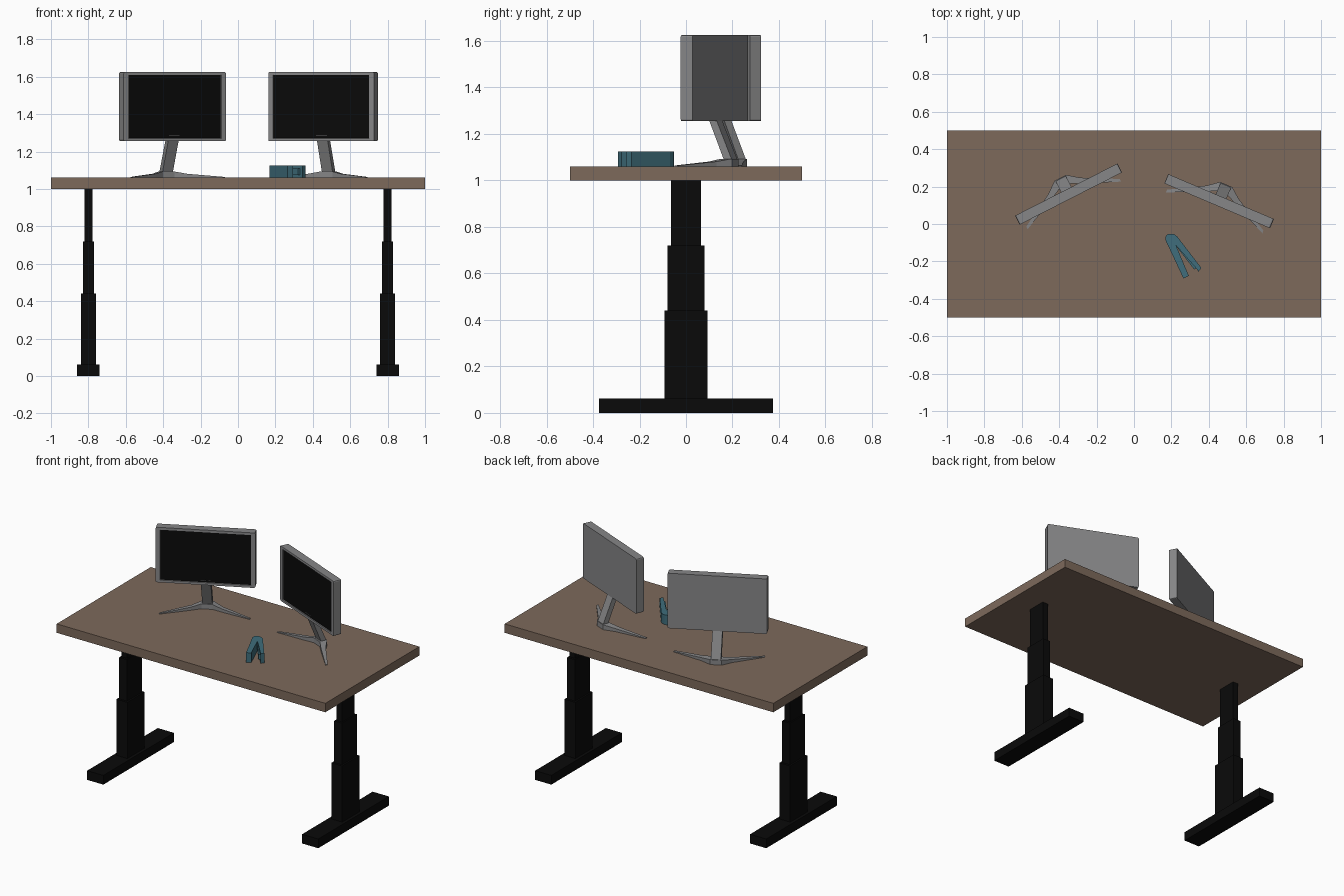
import bpy, bmesh, math

if "Cube" in bpy.data.objects:
    bpy.data.objects.remove(bpy.data.objects["Cube"])


def material(name, r, g, b):
    m = bpy.data.materials.new(name)
    m.diffuse_color = (r, g, b, 1)
    m.use_nodes = True
    m.node_tree.nodes["Principled BSDF"].inputs["Base Color"].default_value = m.diffuse_color
    return m


BROWN = material("brown_wood", 0.205, 0.142, 0.105)
BLACK = material("black", 0.003, 0.003, 0.003)
GREY = material("grey", 0.24, 0.24, 0.245)
TEAL = material("teal", 0.05, 0.155, 0.20)


def finish(name, bm, *mats):
    bmesh.ops.recalc_face_normals(bm, faces=bm.faces)
    me = bpy.data.meshes.new(name)
    bm.to_mesh(me)
    bm.free()
    for m in mats:
        me.materials.append(m)
    ob = bpy.data.objects.new(name, me)
    bpy.context.collection.objects.link(ob)
    return ob


def loft(name, rings, mat):
    """Skin a closed solid through rings with equal point counts."""
    bm = bmesh.new()
    vs = [[bm.verts.new(p) for p in ring] for ring in rings]
    n = len(vs[0])
    for a, b in zip(vs, vs[1:]):
        for i in range(n):
            j = (i + 1) % n
            bm.faces.new((a[i], a[j], b[j], b[i]))
    bm.faces.new(vs[0])
    bm.faces.new(vs[-1])
    return finish(name, bm, mat)


def rect(hx, y0, y1, z):
    return [(-hx, y0, z), (hx, y0, z), (hx, y1, z), (-hx, y1, z)]


def box(name, hx, hy, z0, z1, mat, x=0):
    ob = loft(name, [rect(hx, -hy, hy, z0), rect(hx, -hy, hy, z1)], mat)
    ob.location.x = x
    return ob


def prism(name, outline, z0, z1, mat):
    return loft(name, [[(x, y, z) for x, y in outline] for z in (z0, z1)], mat)


TOP = 1.06
box("desk_top", 1, 0.5, 1.0, TOP, BROWN)

# telescoping legs with floor bars
for side, x in (("left", -0.8), ("right", 0.8)):
    box(side + "_foot_bar", 0.06, 0.375, 0, 0.062, BLACK, x)
    box(side + "_leg_lower", 0.04, 0.092, 0.05, 0.44, BLACK, x)
    box(side + "_leg_middle", 0.029, 0.079, 0.42, 0.72, BLACK, x)
    box(side + "_leg_upper", 0.021, 0.065, 0.70, 1.0, BLACK, x)


def panel(name):
    """Thin box with slightly rounded corners and a recessed black screen."""
    bm = bmesh.new()
    bmesh.ops.create_cube(bm, size=1)
    for v in bm.verts:
        v.co = (v.co.x * 0.614, v.co.y * 0.054, v.co.z * 0.37 + 1.44)
    corners = [e for e in bm.edges
               if abs(e.verts[0].co.y - e.verts[1].co.y) > 0.01]
    bmesh.ops.bevel(bm, geom=corners, offset=0.008, segments=2,
                    profile=0.5, affect='EDGES')
    bm.normal_update()
    front = min(bm.faces, key=lambda f: f.calc_center_median().y)
    bmesh.ops.inset_region(bm, faces=[front], thickness=0.016)
    for v in front.verts:
        v.co.x *= 0.279 / 0.291
    bmesh.ops.inset_region(bm, faces=[front], thickness=0.003, depth=-0.006)
    front.material_index = 1
    return finish(name, bm, GREY, BLACK)


# foot sections: u, front v, back v, height
half = [(0.035, 0.045, 0.097, 0.033), (0.095, 0.015, 0.05, 0.021),
        (0.28, -0.068, -0.052, 0.004)]
sections = [(-u, a, b, h) for u, a, b, h in reversed(half)] + half

for side, x, y, deg in (("left", -0.35, 0.16, 27), ("right", 0.455, 0.122, -23)):
    parts = [
        panel(side + "_monitor"),
        loft(side + "_monitor_neck",
             [rect(0.031, 0.055, 0.092, TOP), rect(0.031, 0.055, 0.092, 1.095),
              rect(0.031, -0.022, 0.012, 1.285)], GREY),
        loft(side + "_monitor_foot",
             [[(u, a, TOP), (u, b, TOP), (u, b, TOP + h), (u, a, TOP + h)]
              for u, a, b, h in sections], GREY)]
    for ob in parts:
        ob.location = (x, y, 0)
        ob.rotation_euler.z = math.radians(deg)

# open stapler lying on its side
prism("stapler_body", [(0.168, -0.068), (0.178, -0.056), (0.195, -0.052),
                       (0.215, -0.055), (0.232, -0.068), (0.36, -0.235),
                       (0.345, -0.255), (0.335, -0.24), (0.225, -0.115),
                       (0.293, -0.277), (0.265, -0.292), (0.17, -0.09)],
      TOP, 1.125, TEAL)
prism("stapler_magazine", [(0.215, -0.105), (0.235, -0.11), (0.335, -0.235),
                           (0.322, -0.243)], 1.075, 1.108, TEAL)
